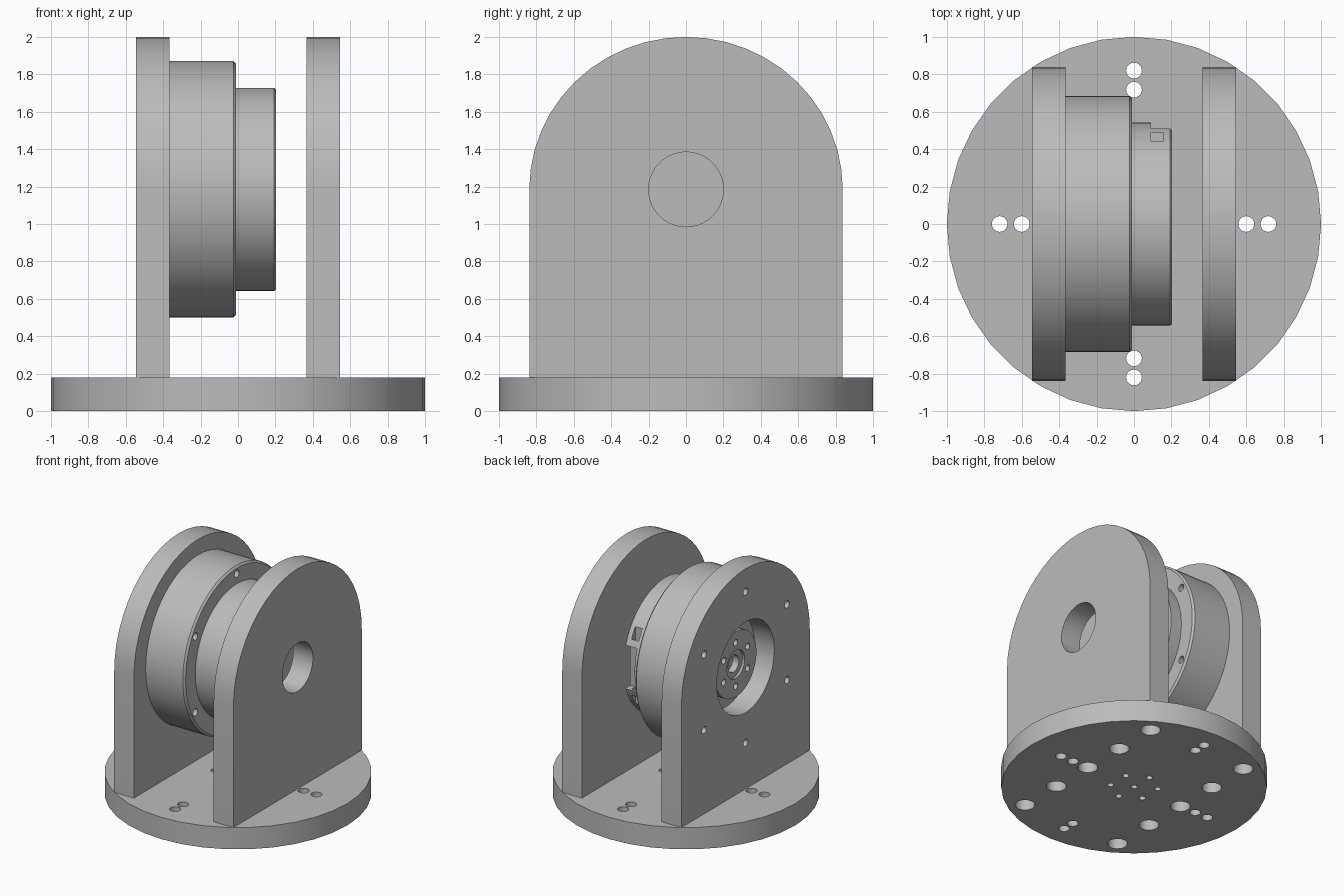
import bpy, bmesh, math
from mathutils import Matrix, Vector

if "Cube" in bpy.data.objects:
    bpy.data.objects.remove(bpy.data.objects["Cube"])

AXIS_Z = 1.185          # height of the motor axis
PLATE_X = 0.455         # plate centre
PLATE_T = 0.18          # plate and base thickness

grey = bpy.data.materials.new("machined_grey")
grey.use_nodes = True
grey.diffuse_color = (0.5, 0.5, 0.5, 1)
grey.node_tree.nodes["Principled BSDF"].inputs["Base Color"].default_value = (0.5, 0.5, 0.5, 1)


def finish(name, bm):
    bmesh.ops.recalc_face_normals(bm, faces=bm.faces)
    mesh = bpy.data.meshes.new(name)
    bm.to_mesh(mesh)
    bm.free()
    mesh.materials.append(grey)
    obj = bpy.data.objects.new(name, mesh)
    bpy.context.collection.objects.link(obj)
    return obj


def activate(obj):
    bpy.ops.object.select_all(action='DESELECT')
    obj.select_set(True)
    bpy.context.view_layer.objects.active = obj


def cylinder(name, axis, centre, radius, length, sides=24):
    bm = bmesh.new()
    turn = Matrix.Rotation(math.pi / 2, 4, 'Y') if axis == 'X' else Matrix()
    bmesh.ops.create_cone(bm, cap_ends=True, segments=sides, radius1=radius, radius2=radius,
                          depth=length, matrix=Matrix.Translation(centre) @ turn)
    return finish(name, bm)


def box(name, low, high):
    low, high = Vector(low), Vector(high)
    bm = bmesh.new()
    bmesh.ops.create_cube(bm, size=1, matrix=Matrix.Translation((low + high) / 2)
                          @ Matrix.Diagonal((*(high - low), 1)))
    return finish(name, bm)


def lathe(name, profile, sides=64):
    """Spin (x, radius) points about the motor axis."""
    bm = bmesh.new()
    verts = [bm.verts.new((x, 0, r)) for x, r in profile]
    edges = [bm.edges.new(pair) for pair in zip(verts, verts[1:])]
    bmesh.ops.spin(bm, geom=verts + edges, cent=(0, 0, 0), axis=(1, 0, 0),
                   angle=2 * math.pi, steps=sides, use_merge=True)
    bmesh.ops.remove_doubles(bm, verts=bm.verts, dist=0.0001)
    bmesh.ops.translate(bm, verts=bm.verts, vec=(0, 0, AXIS_Z))
    return finish(name, bm)


def cut(obj, cutters):
    activate(obj)
    for cutter in cutters:
        cutter.hide_render = True
        mod = obj.modifiers.new("cut", 'BOOLEAN')
        mod.operation = 'DIFFERENCE'
        mod.solver = 'EXACT'
        mod.object = cutter
        bpy.ops.object.modifier_apply(modifier=mod.name)
        bpy.data.objects.remove(cutter)


def ring(radius):
    """Six points on a circle, the first straight up."""
    return [(radius * math.cos(a), radius * math.sin(a))
            for a in (math.pi / 2 + k * math.pi / 3 for k in range(6))]


def axial_holes(x, radius, length, circle):
    return [cylinder("cutter", 'X', (x, y, AXIS_Z + z), radius, length, 16)
            for y, z in ring(circle)]


def upright_hole(x, y, radius, low, high):
    return cylinder("cutter", 'Z', (x, y, (low + high) / 2), radius, high - low, 20)


def plate(name, x):
    """Upright plate with a rounded top."""
    bm = bmesh.new()
    arch = [(0.838 * math.cos(a), AXIS_Z + 0.815 * math.sin(a))
            for a in (math.pi * k / 24 for k in range(25))]
    outline = [(-0.838, PLATE_T), (0.838, PLATE_T)] + arch
    face = bm.faces.new([bm.verts.new((x - PLATE_T / 2, y, z)) for y, z in outline])
    out = bmesh.ops.extrude_face_region(bm, geom=[face])
    bmesh.ops.translate(bm, vec=(PLATE_T, 0, 0),
                        verts=[v for v in out["geom"] if isinstance(v, bmesh.types.BMVert)])
    return finish(name, bm)


# Round base with mounting holes, plate screw counterbores and a centre pattern
base = cylinder("base_disc", 'Z', (0, 0, PLATE_T / 2), 1, PLATE_T, 36)
holes = [upright_hole(s * x, 0, 0.042, -0.1, 0.3) for s in (-1, 1) for x in (0.6, 0.718)]
holes += [upright_hole(0, s * y, 0.042, -0.1, 0.3) for s in (-1, 1) for y in (0.718, 0.82)]
for side in (-1, 1):
    for k in range(-2, 3):
        holes.append(upright_hole(side * PLATE_X, k * 0.3675, 0.075, -0.1, 0.1))
        holes.append(upright_hole(side * PLATE_X, k * 0.3675, 0.04, 0.05, 0.16))
holes += [upright_hole(x, y, 0.025, -0.1, 0.3) for x, y in ring(0.18) + [(0, 0)]]
cut(base, holes)

# Left plate with a plain bore
left_plate = plate("left_plate", PLATE_X)
cut(left_plate, [cylinder("cutter", 'X', (PLATE_X, 0, AXIS_Z), 0.2, 0.4, 40)])

# Right plate with the motor bore and bolt circle
right_plate = plate("right_plate", -PLATE_X)
cut(right_plate, [cylinder("cutter", 'X', (-PLATE_X, 0, AXIS_Z), 0.375, 0.4, 48)]
    + axial_holes(-PLATE_X, 0.03, 0.4, 0.625))

# Motor housing with a chamfered rim and bolt holes
housing = lathe("motor_housing", [(-0.365, 0), (-0.365, 0.685), (-0.025, 0.685),
                                  (-0.01, 0.67), (-0.01, 0)])
cut(housing, axial_holes(-0.19, 0.03, 0.6, 0.625))

# Output hub, stepped towards its centre
hub = lathe("output_hub", [(-0.365, 0), (-0.365, 0.27), (-0.455, 0.27), (-0.455, 0.115),
                           (-0.435, 0.115), (-0.435, 0.07), (-0.38, 0.07), (-0.38, 0)])
cut(hub, axial_holes(-0.455, 0.026, 0.1, 0.18))

# End cap with a cable notch and slot at the back
cap = lathe("end_cap", [(-0.01, 0), (-0.01, 0.543), (0.193, 0.543), (0.202, 0.534), (0.202, 0)])
cut(cap, [box("cutter", (0.09, 0.44, AXIS_Z - 0.18), (0.3, 0.7, AXIS_Z + 0.18)),
          box("cutter", (0.09, 0.44, AXIS_Z - 0.4), (0.155, 0.49, AXIS_Z + 0.4))])

for part in (base, left_plate, right_plate, housing, hub, cap):
    activate(part)
    bpy.ops.object.shade_smooth_by_angle(angle=math.radians(30))
